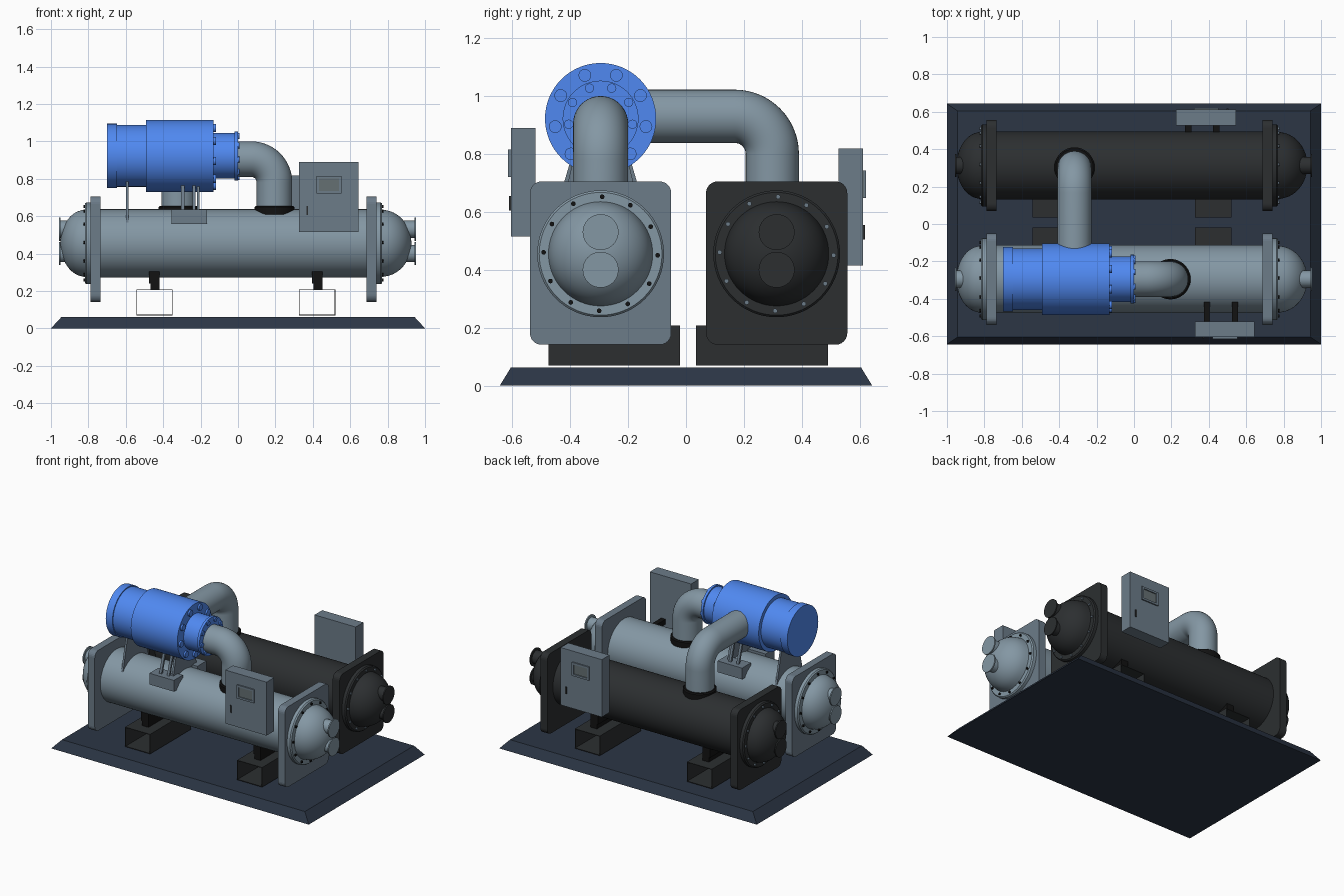
import bpy, bmesh
from math import sin, cos, pi, radians
from mathutils import Vector, Matrix

if "Cube" in bpy.data.objects:
    bpy.data.objects.remove(bpy.data.objects["Cube"])


def material(name, rgb):
    m = bpy.data.materials.new(name)
    m.diffuse_color = (*rgb, 1)
    m.use_nodes = True
    m.node_tree.nodes["Principled BSDF"].inputs["Base Color"].default_value = m.diffuse_color
    return m


GREY = material("grey_steel", (0.23, 0.31, 0.37))
PLATE = material("plate_grey", (0.15, 0.20, 0.25))
DARK = material("dark_steel", (0.025, 0.028, 0.03))
BLACK = material("black_rubber", (0.006, 0.006, 0.006))
BLUE = material("blue_paint", (0.08, 0.25, 0.88))
BASE = material("base_navy", (0.025, 0.037, 0.06))
SCREEN = material("screen", (0.13, 0.16, 0.17))


def add(name, bm, mat, smooth=False):
    bmesh.ops.recalc_face_normals(bm, faces=bm.faces)
    me = bpy.data.meshes.new(name)
    bm.to_mesh(me)
    bm.free()
    ob = bpy.data.objects.new(name, me)
    bpy.context.collection.objects.link(ob)
    me.materials.append(mat)
    if smooth:
        bpy.ops.object.select_all(action='DESELECT')
        ob.select_set(True)
        bpy.context.view_layer.objects.active = ob
        bpy.ops.object.shade_smooth_by_angle(angle=radians(35))
    return ob


def box(name, x, y, z, mat):
    bm = bmesh.new()
    size = (x[1] - x[0], y[1] - y[0], z[1] - z[0])
    mid = (sum(x) / 2, sum(y) / 2, sum(z) / 2)
    bmesh.ops.create_cube(bm, size=1, matrix=Matrix.Translation(mid) @ Matrix.Diagonal((*size, 1)))
    return add(name, bm, mat)


def prism(name, outline, x0, x1, mat):
    """Extrude a (y, z) outline along x."""
    bm = bmesh.new()
    face = bm.faces.new([bm.verts.new((x0, y, z)) for y, z in outline])
    ext = bmesh.ops.extrude_face_region(bm, geom=[face])
    vs = [v for v in ext["geom"] if isinstance(v, bmesh.types.BMVert)]
    bmesh.ops.translate(bm, verts=vs, vec=(x1 - x0, 0, 0))
    return add(name, bm, mat)


def lathe(name, profile, origin, mat, axis=(1, 0, 0), n=48):
    """Revolve (distance, radius) pairs about an axis, with closed ends."""
    bm = bmesh.new()
    d = Vector(axis)
    u = d.orthogonal().normalized()
    w = d.cross(u)
    rings = [[bm.verts.new(Vector(origin) + d * t + r * (u * cos(2 * pi * i / n) + w * sin(2 * pi * i / n)))
              for i in range(n)] for t, r in profile]
    for a, b in zip(rings, rings[1:]):
        for i in range(n):
            bm.faces.new((a[i], a[(i + 1) % n], b[(i + 1) % n], b[i]))
    bm.faces.new(rings[0])
    bm.faces.new(rings[-1])
    return add(name, bm, mat, True)


def bolts(name, x0, x1, y, z, ring_r, r, count, mat, phase=0.5):
    bm = bmesh.new()
    for i in range(count):
        a = 2 * pi * (i + phase) / count
        m = Matrix.Translation(((x0 + x1) / 2, y + ring_r * sin(a), z + ring_r * cos(a)))
        bmesh.ops.create_cone(bm, cap_ends=True, segments=16, radius1=r, radius2=r, depth=x1 - x0,
                              matrix=m @ Matrix.Rotation(pi / 2, 4, 'Y'))
    add(name, bm, mat, True)


def elbow(name, start, direction, corner, bottom, bend, r, mat):
    """Horizontal pipe that turns straight down at a corner point."""
    d, c = Vector(direction), Vector(corner)
    path = [Vector(start)]
    centre = c - d * bend - Vector((0, 0, bend))
    for i in range(17):
        a = pi / 2 * i / 16
        path.append(centre + d * bend * sin(a) + Vector((0, 0, bend * cos(a))))
    path.append(Vector((c.x, c.y, bottom)))
    side = d.cross(Vector((0, 0, 1)))
    bm, rings, n = bmesh.new(), [], 40
    for k, p in enumerate(path):
        a = pi / 2 * min(max(k - 1, 0), 16) / 16
        up = d * sin(a) + Vector((0, 0, cos(a)))
        rings.append([bm.verts.new(p + r * (side * cos(2 * pi * i / n) + up * sin(2 * pi * i / n)))
                      for i in range(n)])
    for a, b in zip(rings, rings[1:]):
        for i in range(n):
            bm.faces.new((a[i], a[(i + 1) % n], b[(i + 1) % n], b[i]))
    bm.faces.new(rings[0])
    bm.faces.new(rings[-1])
    add(name, bm, mat, True)


# Bevelled base slab
bm = bmesh.new()
lo = [bm.verts.new((sx, sy * 0.643, 0)) for sx, sy in ((-1, -1), (1, -1), (1, 1), (-1, 1))]
hi = [bm.verts.new((sx * 0.943, sy * 0.605, 0.062)) for sx, sy in ((-1, -1), (1, -1), (1, 1), (-1, 1))]
bm.faces.new(lo)
bm.faces.new(hi)
for i in range(4):
    bm.faces.new((lo[i], lo[(i + 1) % 4], hi[(i + 1) % 4], hi[i]))
add("base", bm, BASE)

AZ = 0.455  # height of both vessel axes


def vessel(tag, y, mat, plate_mat, bolt_mat, beam_y):
    # Shell
    lathe(tag + "_shell", [(-0.76, 0.182), (0.71, 0.182)], (0, y, AZ), mat, n=64)
    for side, s, face, depth in (("left", -1, -0.789, 0.160), ("right", 1, 0.741, 0.186)):
        # Rounded tube plate
        outline = []
        for k, (cy, cz) in enumerate(((1, 1), (-1, 1), (-1, -1), (1, -1))):
            for i in range(7):
                a = pi / 2 * (k + i / 6)
                outline.append((y + cy * 0.204 + 0.04 * cos(a), 0.423 + cz * 0.242 + 0.04 * sin(a)))
        prism(f"{tag}_{side}_plate", outline, face, face - s * 0.054, plate_mat)
        # Domed head with bolted flange
        dome = [(0, 0.219), (0.022, 0.219), (0.03, 0.212), (0.03, 0.18)]
        dome += [(0.03 + (depth - 0.03) * sin(a), 0.178 * cos(a)) for a in (pi / 2 * i / 12 for i in range(1, 12))]
        dome += [(depth, 0.003)]
        lathe(f"{tag}_{side}_head", dome, (face, y, AZ), mat, (s, 0, 0), 64)
        bx = face + s * 0.03
        bolts(f"{tag}_{side}_head_bolts", min(bx, bx + s * 0.008), max(bx, bx + s * 0.008),
              y, AZ, 0.197, 0.008, 12, bolt_mat, 0.05)
        # Water nozzles
        tip = (0.958 if s < 0 else 0.953) - abs(face)
        for level, z in (("upper", 0.53), ("lower", 0.40)):
            lathe(f"{tag}_{side}_{level}_nozzle",
                  [(0.07, 0.046), (tip - 0.008, 0.046), (tip - 0.008, 0.062), (tip, 0.062)],
                  (face, y, z), mat, (s, 0, 0), 32)
    # Hollow foot beams with black saddles
    y0, y1 = beam_y
    for side, x in (("left", -0.447), ("right", 0.423)):
        bm = bmesh.new()
        loops = []
        for yy in (y0, y1):
            for t in (0, 0.004):
                loops.append([bm.verts.new((x + sx * (0.097 - t), yy, 0.139 + sz * (0.069 - t)))
                              for sx, sz in ((-1, -1), (1, -1), (1, 1), (-1, 1))])
        for a, b in ((0, 1), (1, 3), (3, 2), (2, 0)):
            for i in range(4):
                j = (i + 1) % 4
                bm.faces.new((loops[a][i], loops[a][j], loops[b][j], loops[b][i]))
        add(f"{tag}_{side}_foot_beam", bm, DARK)
        box(f"{tag}_{side}_saddle", (x - 0.028, x + 0.028), (y - 0.10, y + 0.10), (0.24, 0.31), BLACK)
        box(f"{tag}_{side}_saddle_web", (x - 0.02, x + 0.028), (y - 0.10, y + 0.10), (0.205, 0.25), BLACK)


vessel("evaporator", -0.295, GREY, PLATE, BLACK, (-0.475, -0.02))
vessel("condenser", 0.313, DARK, DARK, PLATE, (0.035, 0.49))

# Compressor body, stepped along x
CY, CZ = -0.295, 0.922
lathe("compressor", [(-0.70, 0.172), (-0.648, 0.172), (-0.648, 0.165), (-0.492, 0.165), (-0.492, 0.192),
                     (-0.13, 0.192), (-0.13, 0.122), (-0.018, 0.122), (-0.018, 0.131), (0, 0.131)],
      (0, CY, CZ), BLUE, n=64)
bolts("compressor_large_bolts", -0.135, -0.118, CY, CZ, 0.159, 0.022, 9, BLUE)
bolts("compressor_small_bolts", -0.005, 0.008, CY, CZ, 0.112, 0.016, 9, BLUE)

# Suction and discharge pipes with black collars
elbow("suction_pipe", (-0.01, CY, 0.905), (1, 0, 0), (0.195, CY, 0.905), 0.58, 0.125, 0.095, GREY)
elbow("discharge_pipe", (-0.318, -0.25, 0.93), (0, 1, 0), (-0.318, 0.298, 0.93), 0.58, 0.13, 0.092, GREY)
for name, x, y in (("suction_collar", 0.195, CY), ("discharge_collar", -0.318, 0.302)):
    lathe(name, [(0.61, 0.108), (0.648, 0.108), (0.654, 0.10)], (x, y, 0), BLACK, (0, 0, 1))

# Compressor support plates, saddle box and struts
for name, x in (("left_support", -0.593), ("right_support", -0.212)):
    prism(name, [(CY - 0.15, 0.54), (CY + 0.15, 0.54), (CY + 0.09, 0.80), (CY - 0.09, 0.80)],
          x - 0.007, x + 0.007, PLATE)
for side, s in (("front", -1), ("back", 1)):
    ys = sorted((CY + s * 0.08, CY + s * 0.18))
    box(side + "_saddle_box", (-0.355, -0.165), ys, (0.557, 0.636), PLATE)
    for k, x in enumerate((-0.295, -0.235)):
        prism(f"{side}_strut_{k + 1}", [(CY + s * 0.15, 0.62), (CY + s * 0.135, 0.62),
                                        (CY + s * 0.085, 0.79), (CY + s * 0.10, 0.79)], x - 0.009, x + 0.009, PLATE)


# Control cabinets with framed screen, handle and brackets
def cabinet(tag, x, z, inner, s):
    outer = inner + s * 0.085

    def slab(name, xs, depth, zs, mat):
        box(f"{tag}_{name}", xs, sorted((outer - s * 0.002, outer + s * depth)), zs, mat)

    box(tag + "_cabinet", (x, x + 0.32), sorted((inner, outer)), z, PLATE)
    zt = z[1]
    sx = (x + 0.095, x + 0.228)
    sz = (zt - 0.17, zt - 0.075)
    slab("screen", sx, 0.002, sz, SCREEN)
    slab("frame_left", (sx[0], sx[0] + 0.014), 0.009, sz, PLATE)
    slab("frame_right", (sx[1] - 0.014, sx[1]), 0.009, sz, PLATE)
    slab("frame_top", sx, 0.009, (sz[1] - 0.014, sz[1]), PLATE)
    slab("frame_bottom", sx, 0.009, (sz[0], sz[0] + 0.014), PLATE)
    hx = x + 0.045 if s < 0 else x + 0.275
    slab("handle", (hx - 0.005, hx + 0.005), 0.006, (z[0] + 0.09, z[0] + 0.14), DARK)
    for k, dx in enumerate((0.065, 0.215)):
        box(f"{tag}_bracket_{k + 1}", (x + dx - 0.017, x + dx + 0.017),
            sorted((inner, inner - s * 0.12)), (z[0] + 0.04, z[0] + 0.075), BLACK)


cabinet("front", 0.325, (0.515, 0.89), -0.52, -1)
cabinet("rear", 0.225, (0.415, 0.818), 0.527, 1)
